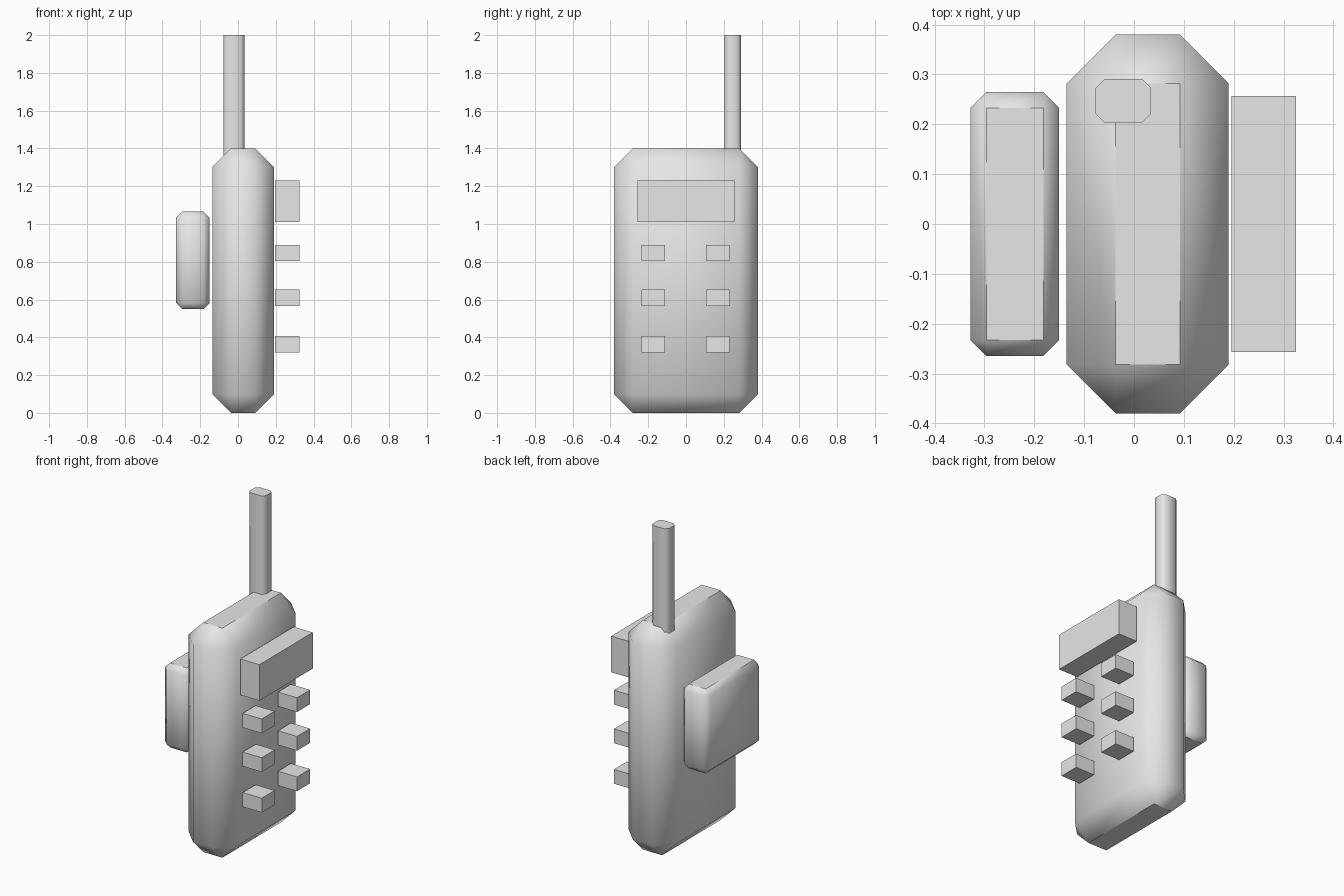
import bpy
import bmesh

default = bpy.data.objects.get("Cube")
if default:
    bpy.data.objects.remove(default, do_unlink=True)

grey = bpy.data.materials.new("light_grey")
grey.use_nodes = True
grey.diffuse_color = (0.8, 0.8, 0.8, 1)
grey.node_tree.nodes["Principled BSDF"].inputs["Base Color"].default_value = (0.8, 0.8, 0.8, 1)


def box(name, low, high, chamfer=0, upright_only=False):
    """Box between two corners, with optional single-step chamfered edges."""
    bm = bmesh.new()
    bmesh.ops.create_cube(bm, size=1)
    for v in bm.verts:
        for i in range(3):
            v.co[i] = high[i] if v.co[i] > 0 else low[i]
    if chamfer:
        edges = [e for e in bm.edges if not upright_only
                 or abs(e.verts[0].co.z - e.verts[1].co.z) > 0.01]
        bmesh.ops.bevel(bm, geom=edges, offset=chamfer, segments=1,
                        affect="EDGES", profile=0.5)
        # Rounded sides are smooth, the end caps stay flat
        bm.normal_update()
        for f in bm.faces:
            f.smooth = abs(f.normal.z) < 0.95
    mesh = bpy.data.meshes.new(name)
    bm.to_mesh(mesh)
    bm.free()
    mesh.materials.append(grey)
    obj = bpy.data.objects.new(name, mesh)
    bpy.context.collection.objects.link(obj)
    return obj


# Handset body, rear pack and antenna
box("body", (-0.135, -0.38, 0), (0.19, 0.38, 1.4), 0.098)
box("rear_pack", (-0.328, -0.265, 0.55), (-0.15, 0.265, 1.065), 0.032)
box("antenna", (-0.077, 0.203, 1.25), (0.034, 0.291, 2), 0.018, upright_only=True)

# Screen block and two columns of keys
front, back = 0.325, 0.196
box("screen", (back, -0.257, 1.01), (front, 0.257, 1.23))
for row, z in enumerate((0.32, 0.567, 0.803)):
    for side, y in (("right", -0.235), ("left", 0.105)):
        box(f"key_{side}_{row + 1}", (back, y, z), (front, y + 0.125, z + 0.087))
